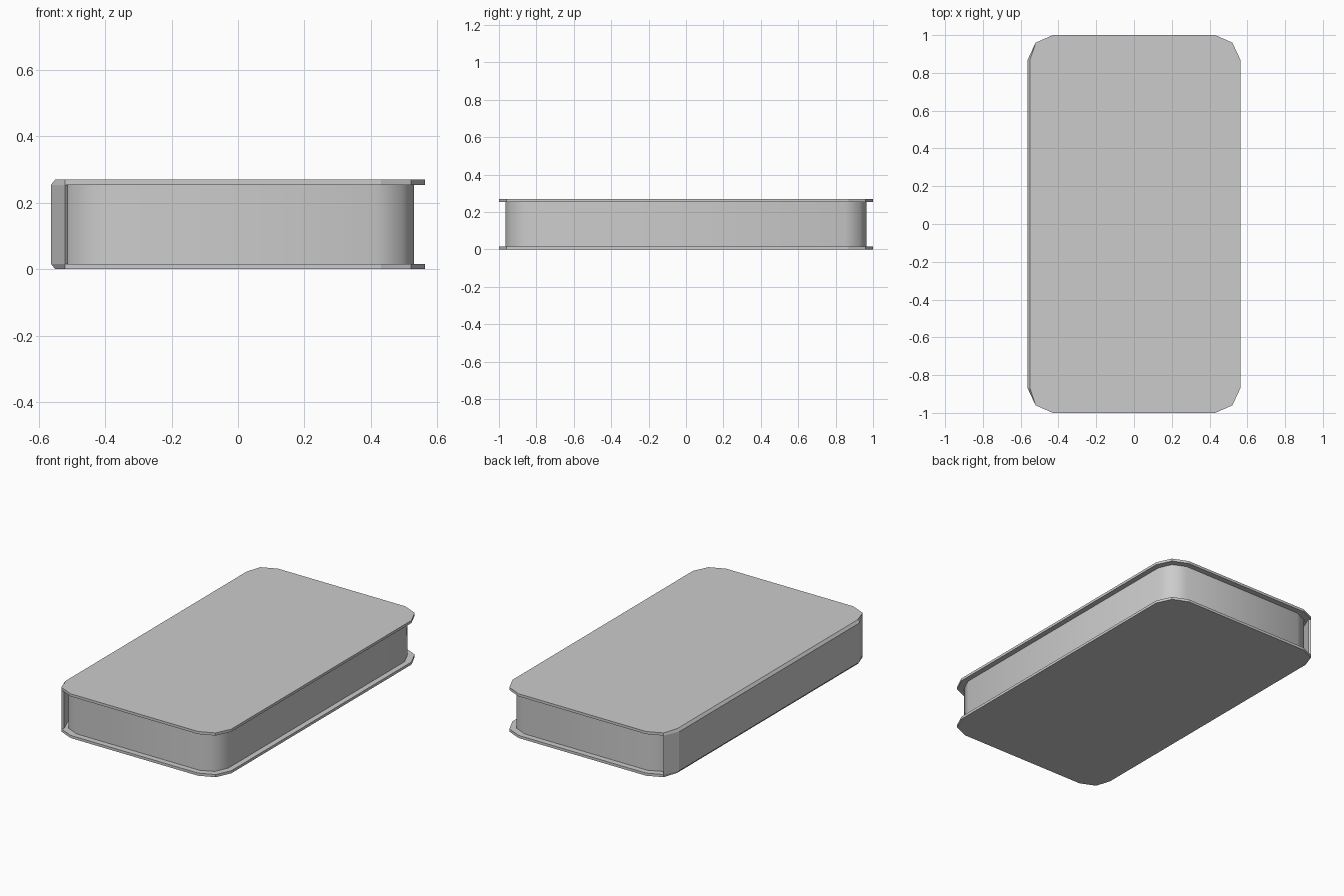
import bpy, bmesh

if "Cube" in bpy.data.objects:
    bpy.data.objects.remove(bpy.data.objects["Cube"])

H, T = 0.27, 0.016          # total height, cover thickness


def outline(hx, hy, cuts):
    """Rectangle with multi-segment cut corners, counter-clockwise from the +x +y corner."""
    q = [(hx - a, hy - b) for a, b in cuts]
    pts = list(q)
    pts += [(-x, y) for x, y in reversed(q)]
    pts += [(-x, -y) for x, y in q]
    pts += [(x, -y) for x, y in reversed(q)]
    return pts


def loft(name, low, high, z0, z1, smooth=False):
    """Closed solid between two matching outlines."""
    n = len(low)
    bm = bmesh.new()
    a = [bm.verts.new((x, y, z0)) for x, y in low]
    b = [bm.verts.new((x, y, z1)) for x, y in high]
    bm.faces.new(a[::-1])
    bm.faces.new(b)
    for i in range(n):
        j = (i + 1) % n
        f = bm.faces.new((a[i], a[j], b[j], b[i]))
        f.smooth = smooth
    bmesh.ops.recalc_face_normals(bm, faces=bm.faces)
    me = bpy.data.meshes.new(name)
    bm.to_mesh(me)
    bm.free()
    ob = bpy.data.objects.new(name, me)
    bpy.context.collection.objects.link(ob)
    return ob


# Covers: the outer face is pulled in slightly along the spine edge
full = outline(0.563, 1.0, [(0, 0.13), (0.042, 0.04), (0.133, 0)])
outer = [(-0.55, y) if x < -0.56 else (x, y) for x, y in full]
loft("bottom_cover", outer, full, 0, T)
loft("top_cover", full, outer, H - T, H)

# Spine: strip wrapping round the first corner facet
spine = [(-0.521, 0.96), (-0.563, 0.87), (-0.563, -0.87), (-0.521, -0.96),
         (-0.511, -0.948), (-0.545, -0.866), (-0.545, 0.866), (-0.511, 0.948)]
loft("spine", spine, spine, T, H - T)

# Page block with softly shaded corners
page = outline(0.53, 0.965, [(0, 0.115), (0.036, 0.036), (0.115, 0)])
pages = loft("page_block", page, page, T, H - T, smooth=True)
bpy.context.view_layer.objects.active = pages
pages.select_set(True)
bpy.ops.object.shade_smooth_by_angle(angle=1.0)
